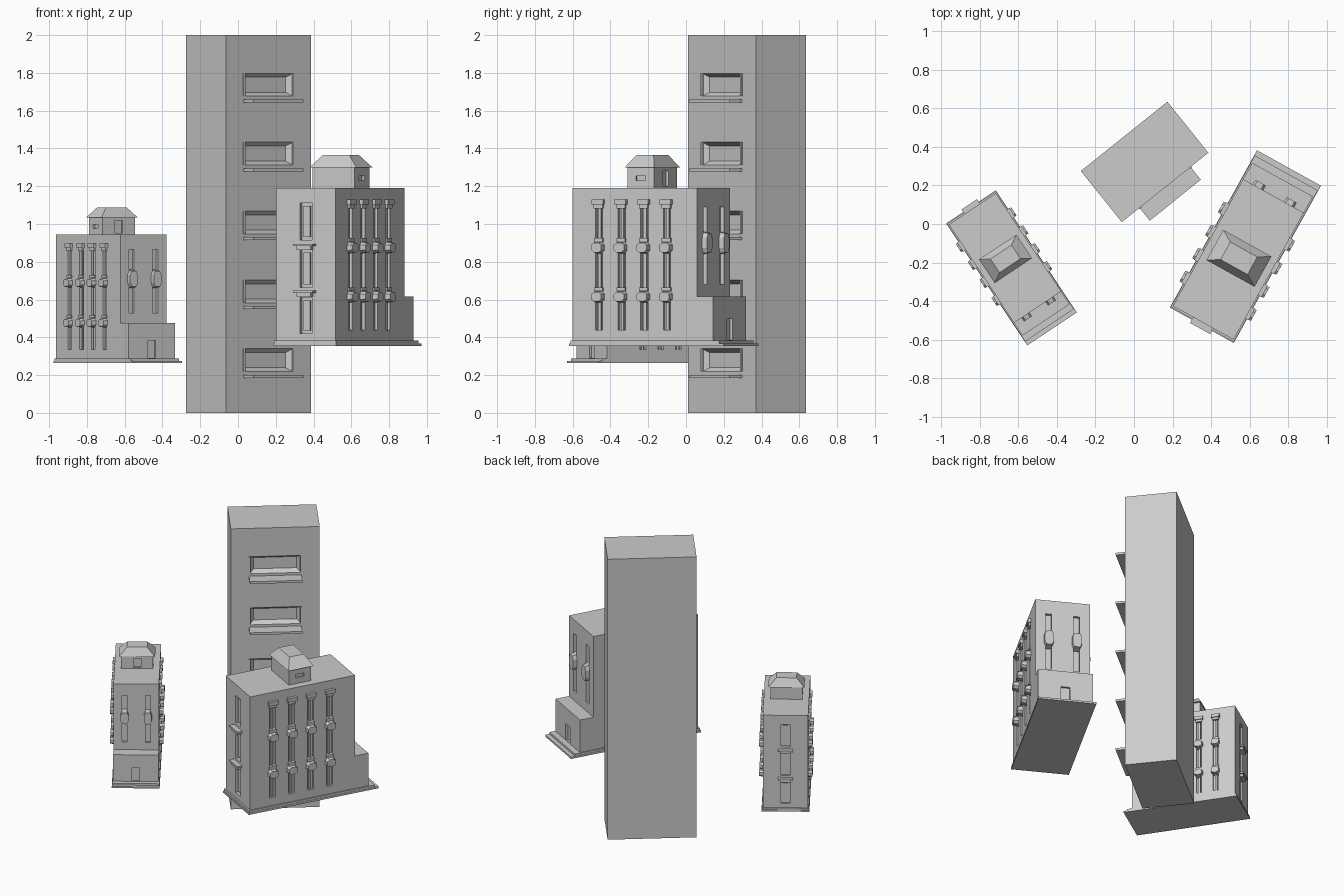
import bpy, bmesh, math
from mathutils import Matrix, Vector

if "Cube" in bpy.data.objects:
    bpy.data.objects.remove(bpy.data.objects["Cube"])

grey = bpy.data.materials.new("plaster_grey")
grey.diffuse_color = (0.6, 0.6, 0.6, 1)
grey.use_nodes = True
grey.node_tree.nodes["Principled BSDF"].inputs["Base Color"].default_value = grey.diffuse_color


def frame(x, y, z, angle, s=1.0):
    return Matrix.Translation((x, y, z)) @ Matrix.Rotation(math.radians(angle), 4, 'Z') @ Matrix.Scale(s, 4)


def wall(origin, out):
    """Frame on a wall: x along it, y out of it, z up."""
    o = Vector(out)
    along = o.cross(Vector((0, 0, 1)))
    m = Matrix((along, o, (0, 0, 1))).transposed().to_4x4()
    return Matrix.Translation(origin) @ m


def box(bm, x0, x1, y0, y1, z0, z1, m=Matrix()):
    t = Matrix.Translation(((x0 + x1) / 2, (y0 + y1) / 2, (z0 + z1) / 2))
    d = Matrix.Diagonal((x1 - x0, y1 - y0, z1 - z0, 1))
    bmesh.ops.create_cube(bm, size=1, matrix=m @ t @ d)


def loft(bm, ring0, ring1, m=Matrix()):
    """Solid between two matching rings of points."""
    a = [bm.verts.new(m @ Vector(p)) for p in ring0]
    b = [bm.verts.new(m @ Vector(p)) for p in ring1]
    n = len(a)
    bm.faces.new(a)
    bm.faces.new(b[::-1])
    for i in range(n):
        bm.faces.new((a[i], b[i], b[(i + 1) % n], a[(i + 1) % n]))


def panel(bm, x, z, w, h, y0, y1, w1, h1, cut, m):
    """Tapered plate on a wall; cut is the chamfer of its corners."""
    def ring(w, h, y):
        cx, cz = w / 2 * cut[0], h / 2 * cut[1]
        pts = []
        for sx, sz, swap in ((1, 1, 0), (-1, 1, 1), (-1, -1, 0), (1, -1, 1)):
            p = [(sx * w / 2, sz * (h / 2 - cz)), (sx * (w / 2 - cx), sz * h / 2)]
            pts += p[::-1] if swap else p
        if cut == (0, 0):
            pts = pts[::2]
        return [(x + a, y, z + b) for a, b in pts]
    loft(bm, ring(w, h, y0), ring(w1, h1, y1), m)


def finish(name, bm, m, cutter=None):
    bmesh.ops.recalc_face_normals(bm, faces=bm.faces)
    me = bpy.data.meshes.new(name)
    bm.to_mesh(me)
    bm.free()
    ob = bpy.data.objects.new(name, me)
    bpy.context.collection.objects.link(ob)
    me.transform(m)
    me.materials.append(grey)
    if cutter:
        c = finish(name + "_cutter", cutter, m)
        c.hide_render = True
        mod = ob.modifiers.new("recesses", 'BOOLEAN')
        mod.operation, mod.solver, mod.object = 'DIFFERENCE', 'EXACT', c
        dg = bpy.context.evaluated_depsgraph_get()
        ob.data = bpy.data.meshes.new_from_object(ob.evaluated_get(dg))
        ob.modifiers.clear()
        bpy.data.objects.remove(c)
    return ob


def tower():
    m = frame(0.055, 0.3225, 0, 38.7)
    front = wall((0, -0.17, 0), (0, -1, 0))
    body, cut, sills = bmesh.new(), bmesh.new(), bmesh.new()
    box(body, -0.288, 0.288, -0.17, 0.17, 0, 2)
    for i in range(5):
        z = 0.185 + 0.3645 * i
        # splayed window recess
        panel(cut, 0, z + 0.094, 0.35, 0.135, 0.01, -0.03, 0.28, 0.08, (0, 0), front)
        # window sill
        box(sills, -0.17, 0.17, -0.01, 0.085, z, z + 0.016, front)
        # raised window border
        for s in (-1, 1):
            box(sills, s * 0.168 - 0.006, s * 0.168 + 0.006, -0.01, 0.006, z + 0.035, z + 0.155, front)
    finish("tower_body", body, m, cut)
    finish("tower_window_sills", sills, m)


def house(tag, m):
    body, cut = bmesh.new(), bmesh.new()
    box(body, -0.455, 0.298, -0.18, 0.18, 0.025, 0.835)
    side, ends = bmesh.new(), bmesh.new()

    # tall side windows with lintels and small balconies
    for s in (-1, 1):
        for i in range(4):
            w = wall((-0.295 + 0.137 * i, s * 0.18, 0), (0, s, 0))
            box(cut, -0.022, 0.022, -0.02, 0.01, 0.085, 0.765, w)
            box(side, -0.034, 0.034, -0.005, 0.02, 0.748, 0.775, w)
            box(side, -0.026, 0.026, -0.005, 0.012, 0.728, 0.748, w)
            box(side, -0.008, 0.008, -0.025, -0.008, 0.085, 0.76, w)
            for z in (0.26, 0.52):
                panel(side, 0, z, 0.07, 0.064, -0.02, 0.032, 0.062, 0.05, (0.5, 0.5), w)
                box(side, -0.026, 0.026, -0.02, 0.01, z + 0.03, z + 0.05, w)

    # stacked window on the plain end
    w = wall((-0.455, 0, 0), (-1, 0, 0))
    for z0, z1 in ((0.065, 0.255), (0.31, 0.51), (0.56, 0.755)):
        box(cut, -0.036, 0.036, -0.02, 0.01, z0, z1, w)
        box(ends, -0.02, 0.02, -0.03, -0.01, z0 + 0.015, z1 - 0.015, w)
    for z in (0.275, 0.522):
        panel(ends, 0, z, 0.085, 0.03, -0.005, 0.025, 0.085, 0.03, (0, 0), w)
        box(ends, -0.06, 0.06, -0.005, 0.034, z + 0.006, z + 0.018, w)

    # paired windows with lozenge balconies above the annex
    for y in (-0.092, 0.092):
        w = wall((0.298, y, 0), (1, 0, 0))
        box(cut, -0.02, 0.02, -0.02, 0.01, 0.325, 0.735, w)
        panel(ends, 0, 0.545, 0.066, 0.12, -0.02, 0.028, 0.06, 0.1, (0.4, 0.5), w)
    finish(tag + "_body", body, m, cut)
    finish(tag + "_side_window_trim", side, m)
    finish(tag + "_end_window_trim", ends, m)

    # low annex with door
    annex, door = bmesh.new(), bmesh.new()
    box(annex, 0.29, 0.395, -0.18, 0.18, 0.025, 0.26)
    box(door, -0.03, 0.03, -0.015, 0.01, 0.03, 0.145, wall((0.395, 0, 0), (1, 0, 0)))
    finish(tag + "_annex", annex, m, door)

    # stepped plinth
    base = bmesh.new()
    box(base, -0.47, 0.464, -0.19, 0.19, 0, 0.013)
    box(base, -0.465, 0.435, -0.187, 0.187, 0.01, 0.028)
    finish(tag + "_plinth", base, m)

    # rooftop room with side windows and a doorway
    room, holes = bmesh.new(), bmesh.new()
    box(room, -0.152, 0.008, -0.127, 0.127, 0.83, 0.95)
    for s in (-1, 1):
        box(holes, -0.03, 0.03, -0.015, 0.01, 0.874, 0.9, wall((-0.072, s * 0.127, 0), (0, s, 0)))
    box(holes, -0.03, 0.03, -0.015, 0.01, 0.845, 0.925, wall((0.008, 0, 0), (1, 0, 0)))
    finish(tag + "_roof_room", room, m, holes)

    # hipped roof with flat top
    roof = bmesh.new()
    corners = ((-1, -1), (1, -1), (1, 1), (-1, 1))
    loft(roof, [(-0.072 + 0.09 * a, 0.143 * b, 0.943) for a, b in corners],
         [(-0.072 + 0.052 * a, 0.08 * b, 1.01) for a, b in corners])
    finish(tag + "_hipped_roof", roof, m)


tower()
house("large_house", frame(0.58, -0.115, 0.355, 61))
house("small_house", frame(-0.635, -0.23, 0.265, -56.4, 0.815))
